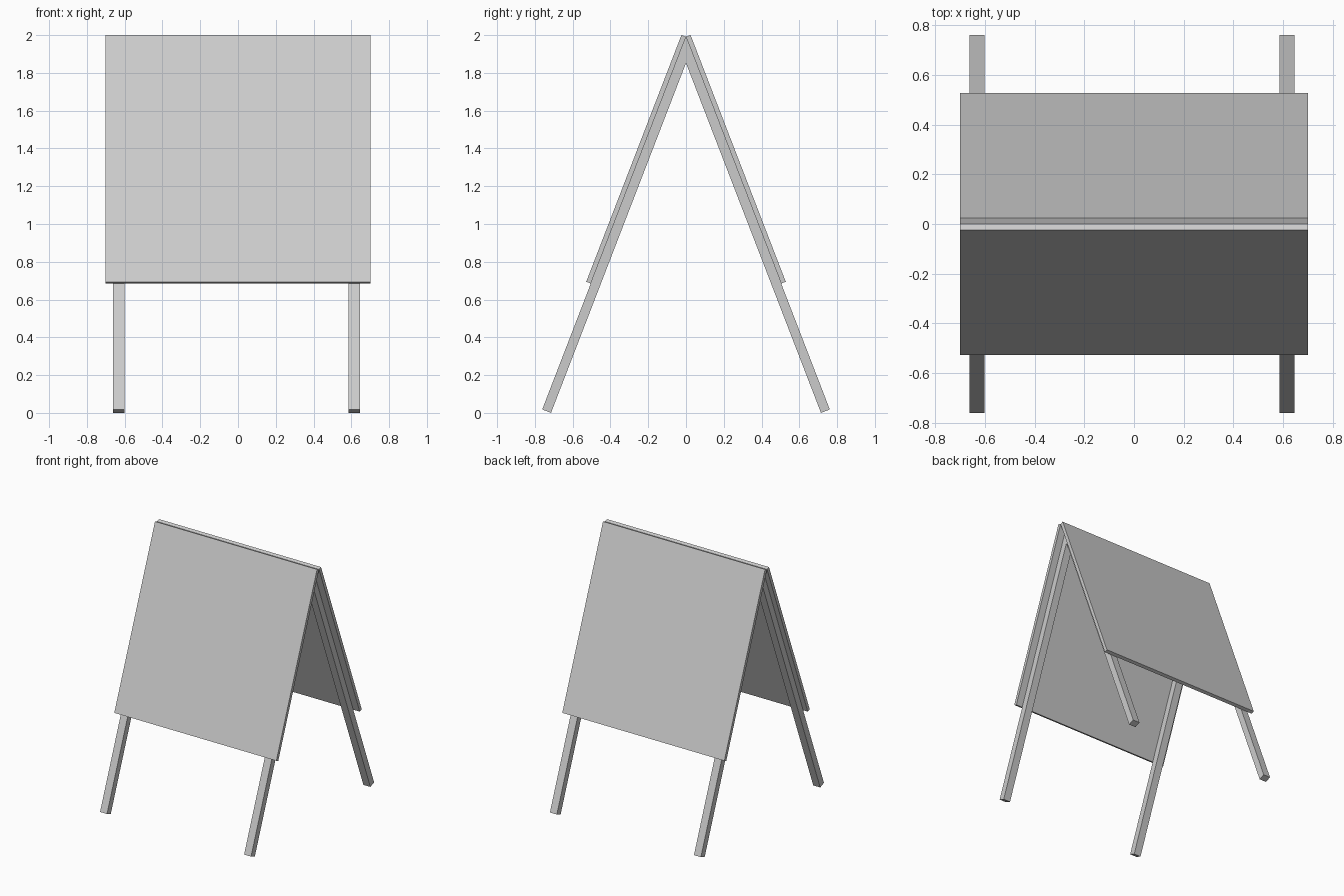
import bpy, bmesh
from math import radians, sin, cos, tan
from mathutils import Vector

if "Cube" in bpy.data.objects:
    bpy.data.objects.remove(bpy.data.objects["Cube"])

TILT = radians(21.1)
DOWN = Vector((sin(TILT), -cos(TILT)))    # (y, z) direction down the slope
OUT = Vector((cos(TILT), sin(TILT)))      # (y, z) outward normal
APEX = Vector((0.0, 1.991))               # line where the two boards meet


def prism(name, profile, x0, x1, side):
    """Extrude a (y, z) profile along x; side=-1 front, +1 back."""
    bm = bmesh.new()
    face = bm.faces.new([bm.verts.new((x0, side * y, z)) for y, z in profile])
    ext = bmesh.ops.extrude_face_region(bm, geom=[face])
    verts = [g for g in ext["geom"] if isinstance(g, bmesh.types.BMVert)]
    bmesh.ops.translate(bm, verts=verts, vec=(x1 - x0, 0, 0))
    bmesh.ops.recalc_face_normals(bm, faces=bm.faces)
    mesh = bpy.data.meshes.new(name)
    bm.to_mesh(mesh)
    bm.free()
    obj = bpy.data.objects.new(name, mesh)
    bpy.context.collection.objects.link(obj)
    return obj


# Board: thin slab lying on the outside of the legs
length, thick = 1.40, 0.026
board = [APEX, APEX + OUT * thick,
         APEX + OUT * thick + DOWN * length, APEX + DOWN * length]

# Leg: square bar, mitred at the top against its opposite, square at the foot
bar = 0.05
leg_len = (APEX.y - bar * sin(TILT)) / cos(TILT)
foot = APEX + DOWN * leg_len
leg = [APEX, foot, foot - OUT * bar, Vector((0.0, APEX.y - bar / sin(TILT)))]

for side, label in ((-1, "front"), (1, "back")):
    prism(label + "_board", board, -0.702, 0.702, side)
    for x, hand in ((-0.632, "left"), (0.616, "right")):
        prism(f"{label}_{hand}_leg", leg, x - 0.03, x + 0.03, side)
